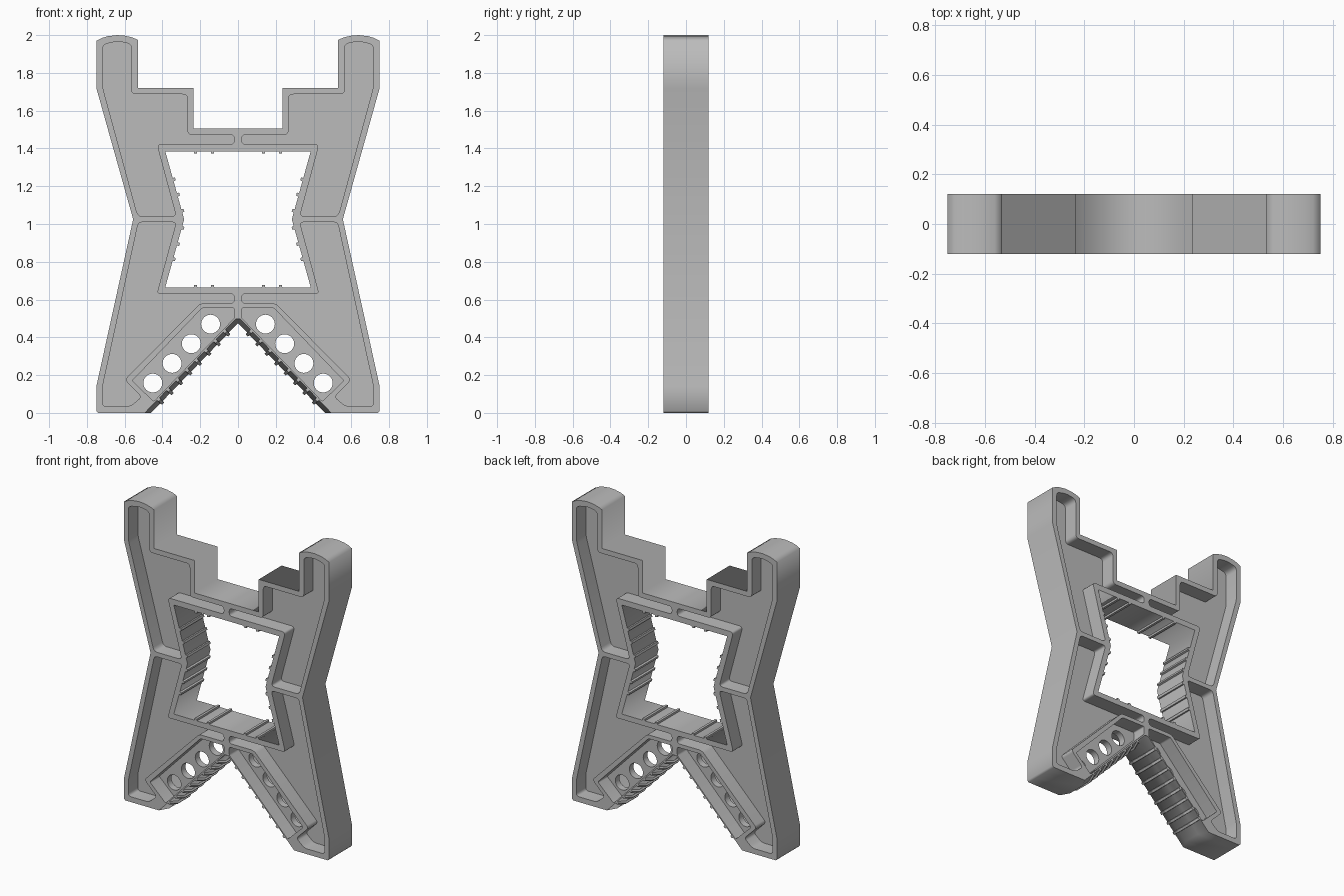
import bpy
import bmesh
from math import sin, cos, pi
from mathutils import Vector, Matrix

cube = bpy.data.objects.get("Cube")
if cube:
    bpy.data.objects.remove(cube)

DEPTH = 0.12      # half depth of the rims
WEB = 0.022       # half thickness of the recessed web
SETBACK = 0.035   # bevel on the underside of the legs

grey = bpy.data.materials.new("plain_grey")
grey.use_nodes = True
colour = (0.5, 0.5, 0.5, 1)
grey.diffuse_color = colour
grey.node_tree.nodes["Principled BSDF"].inputs["Base Color"].default_value = colour


def flip(points):
    return [(-x, z) for x, z in reversed(points)]


def rounded(points, radius):
    """Replace each corner with a short curve."""
    out = []
    for i, p in enumerate(points):
        p = Vector(p)
        a, b = Vector(points[i - 1]) - p, Vector(points[(i + 1) % len(points)]) - p
        r = min(radius, a.length * 0.4, b.length * 0.4)
        a, b = p + a.normalized() * r, p + b.normalized() * r
        for k in range(4):
            t = k / 3
            out.append(tuple(a * (1 - t) ** 2 + p * 2 * t * (1 - t) + b * t ** 2))
    return out


def add_object(name, bm):
    mesh = bpy.data.meshes.new(name)
    bmesh.ops.recalc_face_normals(bm, faces=bm.faces)
    bm.to_mesh(mesh)
    bm.free()
    mesh.materials.append(grey)
    obj = bpy.data.objects.new(name, mesh)
    bpy.context.collection.objects.link(obj)
    return obj


def slab(loops, half):
    """Extrude front outlines, inner loops becoming holes."""
    curve = bpy.data.curves.new("outline", "CURVE")
    curve.dimensions = "2D"
    curve.fill_mode = "BOTH"
    curve.extrude = half
    for loop in loops:
        spline = curve.splines.new("POLY")
        spline.points.add(len(loop) - 1)
        for point, (x, z) in zip(spline.points, loop):
            point.co = (x, z, 0, 1)
        spline.use_cyclic_u = True
    temp = bpy.data.objects.new("outline", curve)
    bpy.context.collection.objects.link(temp)
    graph = bpy.context.evaluated_depsgraph_get()
    mesh = bpy.data.meshes.new_from_object(temp.evaluated_get(graph))
    bm = bmesh.new()
    bm.from_mesh(mesh)
    bpy.data.objects.remove(temp)
    bpy.data.curves.remove(curve)
    bpy.data.meshes.remove(mesh)
    bmesh.ops.transform(bm, matrix=Matrix.Rotation(pi / 2, 4, "X"), verts=bm.verts)
    bmesh.ops.remove_doubles(bm, verts=bm.verts, dist=0.0001)
    return bm


# Outlines of the left half, mirrored for the right
side = [(0.235, 1.505), (0.235, 1.72), (0.53, 1.72), (0.53, 1.975), (0.56, 1.988),
        (0.6, 1.997), (0.64, 2.0), (0.69, 1.994), (0.72, 1.985), (0.75, 1.97),
        (0.75, 1.72), (0.555, 1.025), (0.75, 0.14), (0.75, 0.01), (0.74, 0), (0.46, 0)]
outer = side + [(0, 0.475)] + flip(side)
opening_side = [(0.385, 1.385), (0.285, 1.025), (0.385, 0.665)]
opening = opening_side + flip(opening_side)

upper_pocket = rounded([(0.02, 1.472), (0.268, 1.472), (0.268, 1.687), (0.565, 1.687),
                        (0.565, 1.955), (0.64, 1.967), (0.717, 1.95), (0.717, 1.725),
                        (0.53, 1.04), (0.327, 1.04), (0.43, 1.422), (0.02, 1.422)], 0.025)
lower_pocket = rounded([(0.02, 0.63), (0.43, 0.63), (0.327, 1.01), (0.527, 1.01),
                        (0.717, 0.14), (0.717, 0.035), (0.57, 0.035), (0.51, 0.085),
                        (0.6, 0.175), (0.2, 0.58), (0.02, 0.58)], 0.02)
leg_pocket = rounded([(0.02, 0.555), (0.19, 0.555), (0.56, 0.17), (0.446, 0.061),
                      (0.02, 0.502)], 0.008)


def circle(x, z, r=0.05, n=24):
    return [(x + r * cos(2 * pi * k / n), z + r * sin(2 * pi * k / n)) for k in range(n)]


leg_holes = [circle(0.145 + 0.102 * k, 0.47 - 0.104 * k) for k in range(4)]

# Full-depth rims, bevelled along the underside of the legs
pockets = [upper_pocket, lower_pocket, leg_pocket]
bm = slab([outer, opening] + pockets + [flip(p) for p in pockets], DEPTH)
for y in (-0.06, 0.06):
    bmesh.ops.bisect_plane(bm, geom=bm.verts[:] + bm.edges[:] + bm.faces[:],
                           plane_co=(0, y, 0), plane_no=(0, 1, 0))
for v in bm.verts:
    if abs(v.co.y) > 0.1:
        if abs(v.co.x) < 0.001 and abs(v.co.z - 0.475) < 0.001:
            v.co.z += SETBACK
        elif abs(abs(v.co.x) - 0.46) < 0.001 and v.co.z < 0.001:
            v.co.x *= 1 + SETBACK / 0.475
add_object("frame_rims", bm)

# Recessed webs, the leg ones pierced by round holes
for name, loops in (("upper_web", [upper_pocket]), ("lower_web", [lower_pocket]),
                    ("leg_web", [leg_pocket] + leg_holes)):
    add_object(name, slab(loops + [flip(p) for p in loops], WEB))


def grip_rib(bm, x, z, normal, setback=0):
    """Small ridge running through the depth, following the surface."""
    n = Vector((normal[0], 0, normal[1])).normalized()
    t = Vector((-n.z, 0, n.x))
    rings = []
    for y, back in ((-DEPTH, setback), (-0.06, 0), (0.06, 0), (DEPTH, setback)):
        base = Vector((x, y, z)) - n * back
        rings.append([bm.verts.new(base + t * a + n * b) for a, b in
                      ((-0.01, -0.004), (-0.008, 0.012), (0.008, 0.012), (0.01, -0.004))])
    for r, s in zip(rings, rings[1:]):
        for k in range(4):
            bm.faces.new((r[k], r[k - 1], s[k - 1], s[k]))
    bm.faces.new(rings[0])
    bm.faces.new(rings[-1])


# Grip ribs around the opening
bm = bmesh.new()
for s in (-1, 1):
    for x in (0.135, 0.225):
        grip_rib(bm, s * x, 1.385, (0, -1))
        grip_rib(bm, s * x, 0.665, (0, 1))
    for d in (0.045, 0.13, 0.21):
        for up in (-1, 1):
            grip_rib(bm, s * (0.285 + d * 0.1 / 0.36), 1.025 + up * d, (-s, up * 0.278))
add_object("opening_ribs", bm)

# Grip ribs under the legs
bm = bmesh.new()
for s in (-1, 1):
    for k in range(8):
        x = 0.055 + 0.05 * k
        grip_rib(bm, s * x, 0.475 - x * 0.475 / 0.46, (-s * 0.475, -0.46), 0.024)
add_object("leg_ribs", bm)
